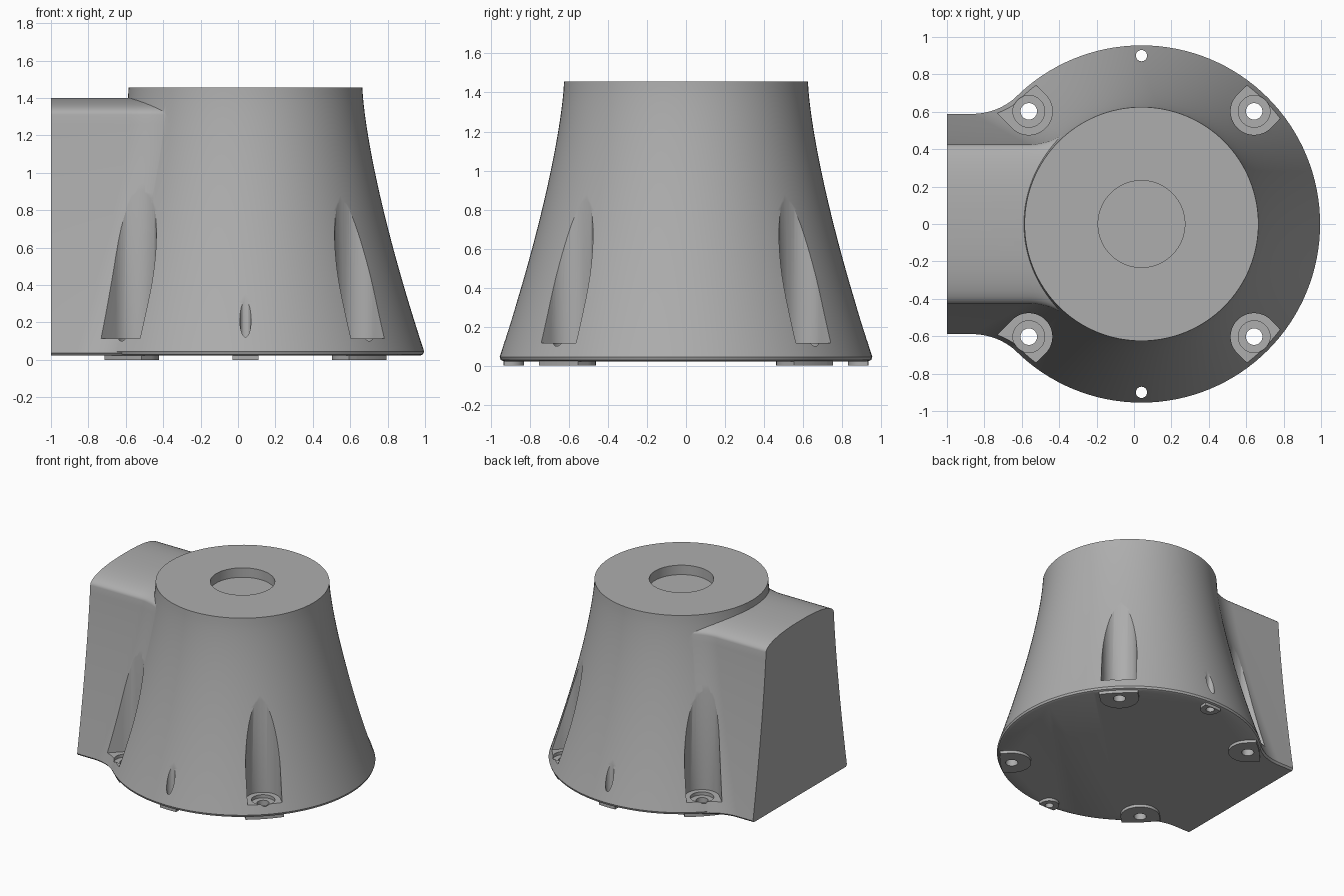
import bpy, bmesh
from math import sin, cos, pi, sqrt, atan2, radians
from mathutils import Matrix

if "Cube" in bpy.data.objects:
    bpy.data.objects.remove(bpy.data.objects["Cube"])

CX = 0.04            # axis of the round housing
TOP, BASE = 1.455, 0.022
SEG = 128

grey = bpy.data.materials.new("plain_grey")
grey.use_nodes = True
grey.diffuse_color = (0.42, 0.42, 0.42, 1)
grey.node_tree.nodes["Principled BSDF"].inputs["Base Color"].default_value = (0.42, 0.42, 0.42, 1)


def flare(z):
    """Radius of the round wall at a height."""
    return 0.625 + 0.204 * max(TOP - z, 0) ** 1.4


def half_width(z):
    """Half width of the side duct at a height."""
    return 0.42 + (flare(z) - 0.63) * 0.515


def make_object(name, bm):
    bmesh.ops.recalc_face_normals(bm, faces=bm.faces)
    mesh = bpy.data.meshes.new(name)
    bm.to_mesh(mesh)
    bm.free()
    mesh.materials.append(grey)
    ob = bpy.data.objects.new(name, mesh)
    bpy.context.collection.objects.link(ob)
    return ob


def loft(name, rings):
    """Closed solid through a stack of equal rings."""
    bm = bmesh.new()
    rows = [[bm.verts.new(p) for p in ring] for ring in rings]
    n = len(rows[0])
    for a, b in zip(rows, rows[1:]):
        for i in range(n):
            j = (i + 1) % n
            bm.faces.new((a[i], a[j], b[j], b[i]))
    bm.faces.new(rows[0])
    bm.faces.new(rows[-1])
    bmesh.ops.remove_doubles(bm, verts=bm.verts, dist=0.0001)
    return make_object(name, bm)


def circle(x, y, r, z, n=SEG):
    return [(x + r * cos(2 * pi * i / n), y + r * sin(2 * pi * i / n), z) for i in range(n)]


def cylinder(name, x, y, r, z0, z1, n=48):
    return loft(name, [circle(x, y, r, z0, n), circle(x, y, r, z1, n)])


def u_block(name, angle, dist, r, z0, z1, reach):
    """Upright block, round towards the axis and open outwards."""
    plan = [(dist + r * cos(a), r * sin(a)) for a in [pi / 2 + pi * i / 24 for i in range(25)]]
    plan += [(dist + reach, -r), (dist + reach, r)]
    ob = loft(name, [[(x, y, z) for x, y in plan] for z in (z0, z1)])
    ob.data.transform(Matrix.Translation((CX, 0, 0)) @ Matrix.Rotation(angle, 4, 'Z'))
    return ob


def combine(target, tool, operation):
    mod = target.modifiers.new("boolean", 'BOOLEAN')
    mod.operation = operation
    mod.solver = 'EXACT'
    mod.object = tool
    bpy.context.view_layer.objects.active = target
    bpy.ops.object.modifier_apply(modifier=mod.name)
    bpy.data.objects.remove(tool)


def duct_ring(z, shrink=0.0):
    """Plan of the side duct: flat end, straight sides, fillets into the wall."""
    r, w, fil = flare(z) - 0.004 - shrink, half_width(z) - shrink, 0.35
    fx = CX - sqrt((r + fil) ** 2 - (w + fil) ** 2)
    fy = w + fil
    end = atan2(-fy, CX - fx)
    side = [(-1, w)]
    for i in range(17):
        a = -pi / 2 + (end + pi / 2) * i / 16
        side.append((fx + fil * cos(a), fy + fil * sin(a)))
    side.append((CX - 0.1, 0.3))
    return [(x, y, z) for x, y in side] + [(x, -y, z) for x, y in reversed(side)]


# Round housing with a soft lower edge
levels = [0.045 + (TOP - 0.045) * i / 32 for i in range(33)]
rings = [circle(CX, 0, flare(0.045) - 0.022, BASE), circle(CX, 0, flare(0.045) - 0.006, BASE + 0.007)]
rings += [circle(CX, 0, flare(z), z) for z in levels]
housing = loft("housing", rings)

# Side duct with a crowned roof
SHOULDER = 1.31
rings = [duct_ring(BASE, 0.015), duct_ring(BASE + 0.014)]
rings += [duct_ring(0.06 + (SHOULDER - 0.06) * i / 24) for i in range(25)]
for s in (0.995, 0.98, 0.95, 0.91, 0.85, 0.75, 0.6, 0.4, 0.2, 0.03):
    z = SHOULDER + 0.09 * sqrt(1 - s ** 2.5)
    rings.append([(x, y * s, z) for x, y, _ in duct_ring(SHOULDER)])
combine(housing, loft("duct", rings), 'UNION')

# Feet under the screws and the dowel holes, trimmed to the rim
corners = [radians(a) for a in (45, 135, 225, 315)]
sides = [pi / 2, -pi / 2]
for angles, dist, r in ((corners, 0.852, 0.14), (sides, 0.9, 0.07)):
    for a in angles:
        foot = u_block("foot", a, dist, r, 0, 0.04, 0.3)
        combine(foot, cylinder("rim", CX, 0, 0.935, -0.1, 0.1, SEG), 'INTERSECT')
        combine(housing, foot, 'UNION')

# Screw pockets, counterbores and through holes
for a in corners:
    x, y = CX + 0.852 * cos(a), 0.852 * sin(a)
    combine(housing, u_block("pocket", a, 0.852, 0.126, 0.115, 1.25, 0.4), 'DIFFERENCE')
    combine(housing, cylinder("counterbore", x, y, 0.085, 0.09, 0.3), 'DIFFERENCE')
    combine(housing, cylinder("screw_hole", x, y, 0.044, -0.1, 0.3), 'DIFFERENCE')

# Dowel holes that break out through the sloping wall
for a in sides:
    combine(housing, cylinder("dowel_hole", CX, 0.9 * sin(a), 0.03, -0.1, 0.6), 'DIFFERENCE')

# Shallow bore in the top
combine(housing, cylinder("top_bore", CX, 0, 0.232, TOP - 0.075, TOP + 0.2, 96), 'DIFFERENCE')

bpy.ops.object.select_all(action='DESELECT')
housing.select_set(True)
bpy.context.view_layer.objects.active = housing
bpy.ops.object.shade_smooth_by_angle(angle=radians(28))
